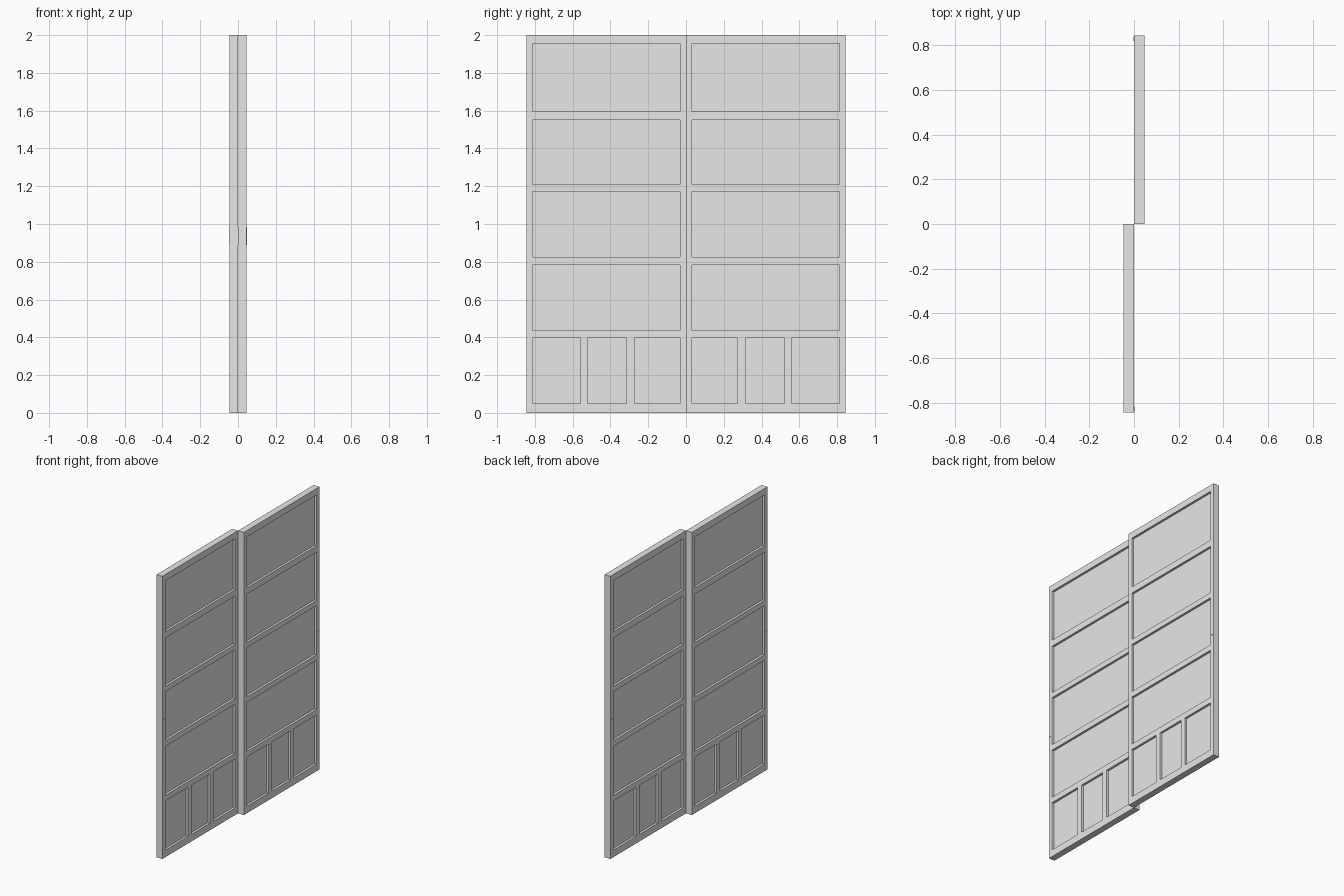
import bpy
import bmesh
from math import pi
from mathutils import Matrix

cube = bpy.data.objects.get("Cube")
if cube:
    bpy.data.objects.remove(cube, do_unlink=True)

THICK, WIDTH, HEIGHT = 0.046, 0.845, 2.0
DEPTH = 0.016                                   # recess on each side
ROWS = [(0.05, 0.397), (0.437, 0.784), (0.824, 1.171), (1.208, 1.55), (1.595, 1.955)]
LOW_COLUMNS = [(0.033, 0.273), (0.315, 0.522), (0.559, 0.813)]
INNER, OUTER = LOW_COLUMNS[0][0], LOW_COLUMNS[-1][1]

grey = bpy.data.materials.new("plain_grey")
grey.use_nodes = True
grey.diffuse_color = (0.8, 0.8, 0.8, 1)
grey.node_tree.nodes["Principled BSDF"].inputs["Base Color"].default_value = grey.diffuse_color


def finish(name, bm, turned):
    """Turn a mesh into an object, spun half a turn for the second door."""
    if turned:
        bmesh.ops.rotate(bm, verts=bm.verts, matrix=Matrix.Rotation(pi, 3, "Z"))
    bmesh.ops.recalc_face_normals(bm, faces=bm.faces)
    mesh = bpy.data.meshes.new(name)
    bm.to_mesh(mesh)
    bm.free()
    mesh.materials.append(grey)
    bpy.context.collection.objects.link(bpy.data.objects.new(name, mesh))


def box(name, low, high, turned):
    bm = bmesh.new()
    bmesh.ops.create_cube(bm, size=1)
    for v in bm.verts:
        v.co = [high[i] if v.co[i] > 0 else low[i] for i in range(3)]
    finish(name, bm, turned)


def is_open(y, z):
    """True where the lattice has an opening."""
    row = next((i for i, (a, b) in enumerate(ROWS) if a < z < b), None)
    if row is None:
        return False
    columns = LOW_COLUMNS if row == 0 else [(INNER, OUTER)]
    return any(a < y < b for a, b in columns)


def lattice(name, turned):
    """Stiles and rails as one sheet with openings, thickened along x."""
    ys = [0, *(y for pair in LOW_COLUMNS for y in pair), WIDTH]
    zs = [0, *(z for pair in ROWS for z in pair), HEIGHT]
    bm = bmesh.new()
    grid = [[bm.verts.new((0, y, z)) for z in zs] for y in ys]
    for i in range(len(ys) - 1):
        for j in range(len(zs) - 1):
            if not is_open((ys[i] + ys[i + 1]) / 2, (zs[j] + zs[j + 1]) / 2):
                bm.faces.new((grid[i][j], grid[i + 1][j], grid[i + 1][j + 1], grid[i][j + 1]))
    bmesh.ops.delete(bm, geom=[v for v in bm.verts if not v.link_faces], context="VERTS")
    sheet = bmesh.ops.extrude_face_region(bm, geom=bm.faces[:], use_keep_orig=True)
    moved = [g for g in sheet["geom"] if isinstance(g, bmesh.types.BMVert)]
    bmesh.ops.translate(bm, verts=moved, vec=(THICK, 0, 0))
    finish(name, bm, turned)


# Two sliding doors, each a half turn of the other
for side, turned in (("back", False), ("front", True)):
    lattice(side + "_door_frame", turned)
    box(side + "_door_infill", (DEPTH, INNER - 0.01, ROWS[0][0] - 0.01),
        (THICK - DEPTH, OUTER + 0.01, ROWS[-1][1] + 0.01), turned)
    # Thin pull plates on both faces of the outer stile
    for face, x in (("inner", 0), ("outer", THICK)):
        box(f"{side}_{face}_pull", (x - 0.002, 0.817, 0.89), (x + 0.002, 0.841, 0.985), turned)
